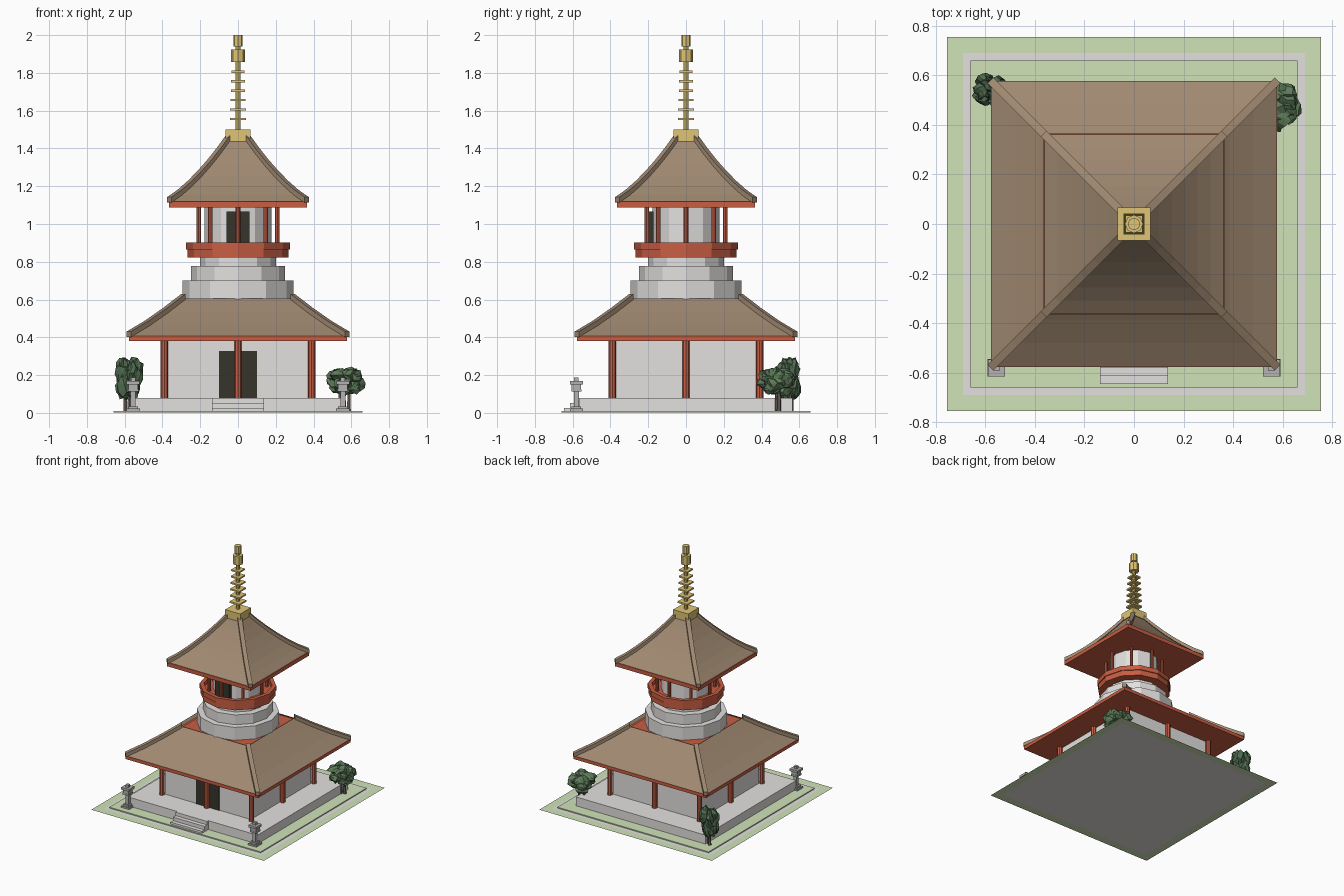
import bpy, bmesh, random
from math import cos, sin, pi
from mathutils import Matrix, Vector

random.seed(4)
cube = bpy.data.objects.get("Cube")
if cube:
    bpy.data.objects.remove(cube, do_unlink=True)


def material(name, r, g, b):
    m = bpy.data.materials.new(name)
    m.use_nodes = True
    m.diffuse_color = (r, g, b, 1)
    m.node_tree.nodes["Principled BSDF"].inputs["Base Color"].default_value = (r, g, b, 1)
    return m


PALE = material("pale plaster and stone", .77, .755, .735)
LANTERN = material("grey stone", .46, .45, .45)
RED = material("vermilion wood", .58, .11, .055)
ROOF = material("brown roof", .35, .25, .165)
GOLD = material("gold", .74, .56, .18)
GRASS = material("grass", .63, .77, .48)
LEAF = material("green leaves", .11, .20, .10)
PINE = material("dark green leaves", .08, .15, .08)
BARK = material("bark", .19, .16, .13)
DARK = material("dark door", .036, .033, .024)


def finish(name, bm, mat, recalc=True):
    me = bpy.data.meshes.new(name)
    if recalc:
        bmesh.ops.recalc_face_normals(bm, faces=bm.faces)
    bm.to_mesh(me)
    bm.free()
    me.materials.append(mat)
    ob = bpy.data.objects.new(name, me)
    bpy.context.collection.objects.link(ob)


def add_box(bm, x, y, hx, hy, z0, z1):
    mat = Matrix.Translation((x, y, (z0 + z1) / 2)) @ Matrix.Diagonal((2 * hx, 2 * hy, z1 - z0, 1))
    bmesh.ops.create_cube(bm, size=1, matrix=mat)


def add_tube(bm, x, y, r, z0, z1, sides=12, r2=None):
    bmesh.ops.create_cone(bm, cap_ends=True, segments=sides, radius1=r,
                          radius2=r if r2 is None else r2, depth=z1 - z0,
                          matrix=Matrix.Translation((x, y, (z0 + z1) / 2)))


def box(name, mat, *dims):
    bm = bmesh.new()
    add_box(bm, *dims)
    finish(name, bm, mat)


def tube(name, mat, *dims, **kw):
    bm = bmesh.new()
    add_tube(bm, *dims, **kw)
    finish(name, bm, mat)


def posts(name, places, r, z0, z1):
    bm = bmesh.new()
    for x, y in places:
        add_tube(bm, x, y, r, z0, z1, sides=8)
    finish(name, bm, RED)


CORNERS = [(-1, -1), (1, -1), (1, 1), (-1, 1)]


def square(bm, h, z):
    return [bm.verts.new((sx * h, sy * h, z)) for sx, sy in CORNERS]


def bridge(bm, a, b):
    """Join two equal loops of vertices with a band of quads."""
    n = len(a)
    for i in range(n):
        j = (i + 1) % n
        bm.faces.new((a[i], a[j], b[j], b[i]))


def hip_roof(name, h0, h1, z0, z1, sag, steps):
    """Curved four-sided roof with a raised bar along each hip."""
    path = []
    for i in range(steps + 1):
        t = i / steps
        path.append((h0 + (h1 - h0) * t, z0 + (z1 - z0) * (t * (1 - sag) + sag * t * t)))
    bm = bmesh.new()
    rings = [square(bm, h, z) for h, z in path]
    for a, b in zip(rings, rings[1:]):
        bridge(bm, a, b)
    finish(name + "_tiles", bm, ROOF)

    bm = bmesh.new()
    path[0] = (h0 + .004, z0)
    for sx, sy in CORNERS:
        side = Vector((-sy, sx, 0)).normalized() * .016
        rows = []
        for h, z in path:
            p = Vector((sx * h, sy * h, z))
            rows.append([bm.verts.new(p + side * s + Vector((0, 0, dz)))
                         for s, dz in ((-1, -.005), (1, -.005), (1, .024), (-1, .024))])
        for a, b in zip(rows, rows[1:]):
            bridge(bm, a, b)
        bm.faces.new(rows[0])
        bm.faces.new(rows[-1])
    finish(name + "_hip_bars", bm, ROOF)


# Flat garden rim and path sheet, raised lawn, platform
bm = bmesh.new()
bridge(bm, square(bm, .753, 0), square(bm, .69, 0))
finish("garden_rim", bm, GRASS, recalc=False)
bm = bmesh.new()
bm.faces.new(square(bm, .69, 0))
finish("path_border", bm, PALE, recalc=False)
box("lawn", GRASS, 0, 0, .66, .66, .002, .01)
box("platform", PALE, 0, 0, .565, .565, .005, .08)
bm = bmesh.new()
for i in range(3):
    front = .645 - .032 * i
    add_box(bm, 0, -(front + .55) / 2, .137, (front - .55) / 2, .004, .027 * (i + 1) - .001)
finish("entrance_steps", bm, PALE)

# Lower storey
box("lower_walls", PALE, 0, 0, .375, .375, .08, .39)
box("lower_door", DARK, 0, -.377, .1, .004, .08, .328)
grid = [(x * .39, y * .39) for x in (-1, 0, 1) for y in (-1, 0, 1) if x or y]
posts("lower_posts", grid, .019, .08, .385)
box("lower_eaves", RED, 0, 0, .577, .577, .38, .406)
hip_roof("lower_roof", .575, .29, .406, .605, .15, 3)
box("lower_roof_cap", RED, 0, 0, .287, .287, .56, .598)

# Round stepped drum
for i, (r, z0, z1) in enumerate([(.295, .59, .70), (.25, .69, .777), (.2, .77, .83)]):
    tube("drum_tier_%d" % (i + 1), PALE, 0, 0, r, z0, z1)

# Balcony with hollow railing
tube("balcony_floor", RED, 0, 0, .268, .822, .87)
bm = bmesh.new()
rows = []
for r, z in ((.275, .865), (.275, .902), (.245, .902), (.245, .865)):
    rows.append([bm.verts.new((r * cos(k * pi / 6), r * sin(k * pi / 6), z)) for k in range(12)])
for a, b in zip(rows, rows[1:] + rows[:1]):
    bridge(bm, a, b)
finish("balcony_railing", bm, RED)

# Upper storey
tube("upper_walls", PALE, 0, 0, .178, .86, 1.095)
box("upper_door", DARK, 0, -.185, .062, .013, .87, 1.067)
ring = [(.208 * cos(k * pi / 4), .208 * sin(k * pi / 4)) for k in range(8)]
posts("upper_posts", ring, .012, .86, 1.095)
box("upper_eaves", RED, 0, 0, .365, .365, 1.088, 1.118)
hip_roof("upper_roof", .36, .05, 1.118, 1.45, .35, 6)

# Gold finial: base, mast, square rings and crown
box("finial_base", GOLD, 0, 0, .066, .066, 1.437, 1.5)
tube("finial_mast", GOLD, 0, 0, .014, 1.48, 1.97, sides=8)
bm = bmesh.new()
for i in range(6):
    z = 1.556 + .05 * i
    h = .043 - .0016 * i
    add_box(bm, 0, 0, h, h, z - .006, z + .006)
finish("finial_rings", bm, GOLD)
tube("finial_crown", GOLD, 0, 0, .037, 1.857, 1.925, sides=8)
tube("finial_tip", GOLD, 0, 0, .025, 1.94, 2.0, sides=8)

# Stone lanterns beside the entrance
for side, x in (("left", .555), ("right", -.555)):
    bm = bmesh.new()
    for h, z0, z1 in ((.035, .005, .022), (.025, .022, .035), (.013, .035, .112),
                      (.027, .112, .125), (.025, .125, .15), (.034, .15, .168), (.012, .168, .188)):
        add_box(bm, x, -.58, h, h, z0, z1)
    finish("lantern_" + side, bm, LANTERN)


def tree(name, mat, x, y, z, hx, hy, hz, clumps):
    bm = bmesh.new()
    for dx, dy in ((0, 0), (.025, .012), (-.022, .018)):
        add_tube(bm, x + dx, y + dy, .012, .005, z, sides=6, r2=.006)
    finish(name + "_trunk", bm, BARK)
    bm = bmesh.new()
    for i in range(clumps):
        d = Vector((random.uniform(-1, 1), random.uniform(-1, 1), random.uniform(-1, 1)))
        d = d.normalized() * .55 if i else Vector()
        s = .62 if i == 0 else .46
        made = bmesh.ops.create_icosphere(bm, subdivisions=2, radius=1)["verts"]
        for v in made:
            p = d + v.co * s * random.uniform(.65, 1.3)
            v.co = Vector((x + p.x * hx, y + p.y * hy, z + p.z * hz))
    finish(name + "_leaves", bm, mat)


# Garden trees at the back corners
tree("broad_tree", LEAF, .562, .48, .168, .108, .11, .088, 12)
tree("tall_tree", PINE, -.575, .54, .19, .075, .08, .14, 14)
